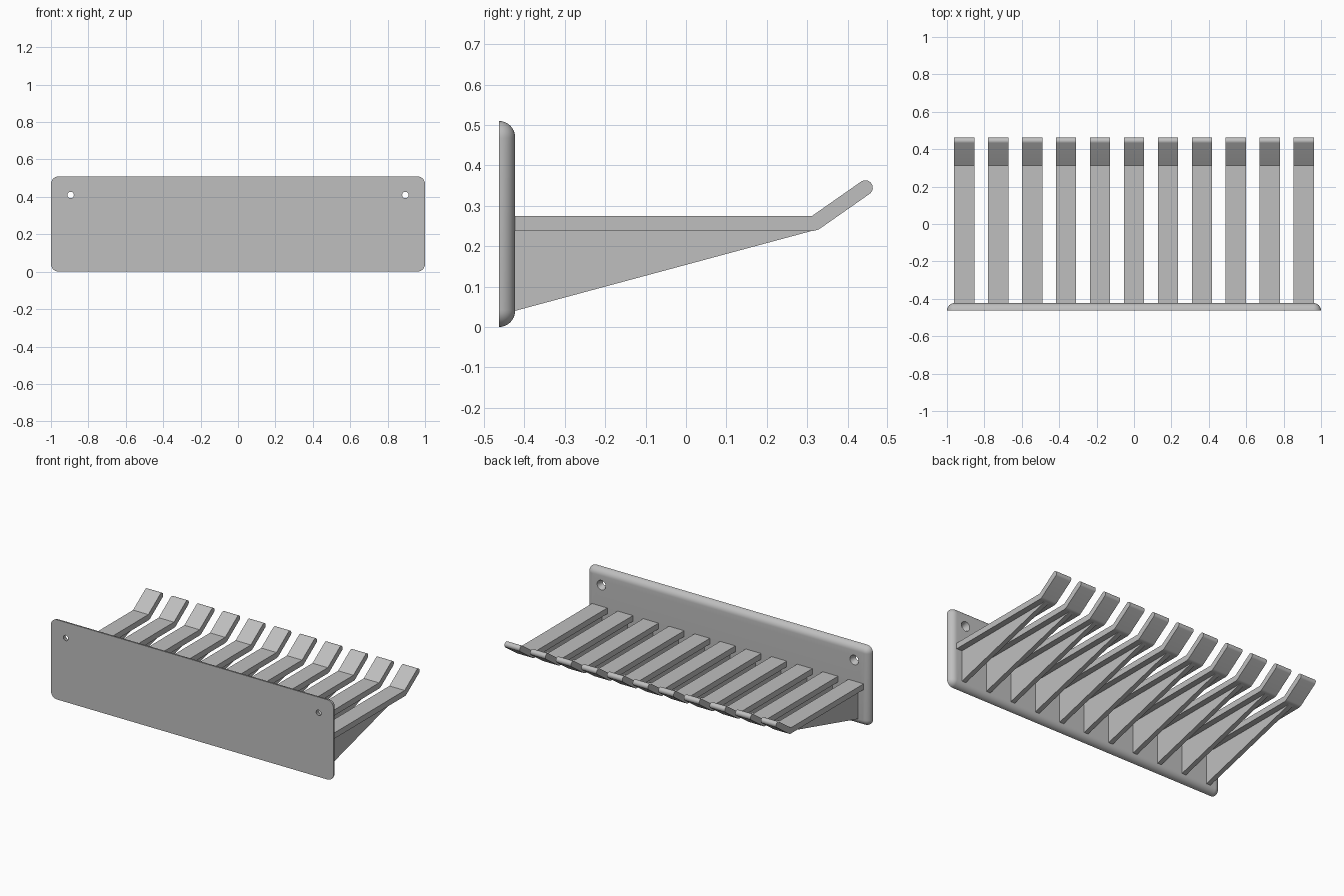
import bpy
import bmesh
from math import sin, cos, pi, radians
from mathutils import Vector

old = bpy.data.objects.get("Cube")
if old:
    bpy.data.objects.remove(old, do_unlink=True)

# Single plain grey material
GREY = (0.52, 0.52, 0.52, 1)
grey = bpy.data.materials.new("plain_grey")
grey.use_nodes = True
grey.diffuse_color = GREY
grey.node_tree.nodes["Principled BSDF"].inputs["Base Color"].default_value = GREY


def finish(name, bm):
    """Turn a bmesh into a linked object with the grey material."""
    bmesh.ops.recalc_face_normals(bm, faces=bm.faces)
    mesh = bpy.data.meshes.new(name)
    bm.to_mesh(mesh)
    bm.free()
    mesh.materials.append(grey)
    obj = bpy.data.objects.new(name, mesh)
    bpy.context.collection.objects.link(obj)
    return obj


def select(obj):
    bpy.ops.object.select_all(action="DESELECT")
    obj.select_set(True)
    bpy.context.view_layer.objects.active = obj


def smooth(obj):
    select(obj)
    bpy.ops.object.shade_smooth_by_angle(angle=radians(30))


def extrude_profile(name, profile, width):
    """Extrude a (y, z) outline along x, centred on x = 0."""
    bm = bmesh.new()
    face = bm.faces.new([bm.verts.new((-width / 2, y, z)) for y, z in profile])
    ext = bmesh.ops.extrude_face_region(bm, geom=[face])
    verts = [v for v in ext["geom"] if isinstance(v, bmesh.types.BMVert)]
    bmesh.ops.translate(bm, verts=verts, vec=(width, 0, 0))
    return finish(name, bm)


def arc(centre, radius, start, end, steps):
    angles = [radians(start + (end - start) * i / steps) for i in range(steps + 1)]
    return [(centre[0] + radius * cos(a), centre[1] + radius * sin(a)) for a in angles]


# Wall plate: rounded rectangle whose inner rim is a quarter round
FRONT, BACK, HEIGHT = -0.463, -0.423, 0.51
FILLET, CORNER, STEPS = BACK - FRONT, 0.042, 8


def plate_ring(bm, y, inset):
    r = CORNER - inset
    x, z = 1 - CORNER, HEIGHT / 2 - CORNER
    corners = [(x, z), (-x, z), (-x, -z), (x, -z)]
    points = []
    for i, c in enumerate(corners):
        points += arc(c, r, 90 * i, 90 * i + 90, STEPS)
    return [bm.verts.new((px, y, pz + HEIGHT / 2)) for px, pz in points]


bm = bmesh.new()
rings = []
for i in range(STEPS + 1):
    a = pi / 2 * i / STEPS
    rings.append(plate_ring(bm, FRONT + FILLET * sin(a), FILLET * (1 - cos(a))))
for low, high in zip(rings, rings[1:]):
    for i in range(len(low)):
        j = (i + 1) % len(low)
        bm.faces.new((low[i], low[j], high[j], high[i]))
bm.faces.new(rings[0])
bm.faces.new(rings[-1])
plate = finish("wall_plate", bm)

# Two countersunk screw holes, wider on the arm side
for side in (-1, 1):
    bpy.ops.mesh.primitive_cone_add(
        vertices=32, radius1=0.034, radius2=0.014, depth=0.06,
        location=(0.895 * side, (FRONT + BACK) / 2, 0.41), rotation=(pi / 2, 0, 0))
    cutter = bpy.context.object
    cutter.name = "hole_cutter"
    cutter.hide_render = True
    select(plate)
    cut = plate.modifiers.new("screw_hole", "BOOLEAN")
    cut.operation = "DIFFERENCE"
    cut.solver = "EXACT"
    cut.object = cutter
    bpy.ops.object.modifier_apply(modifier=cut.name)
    bpy.data.objects.remove(cutter, do_unlink=True)
smooth(plate)

# Arm: flat bar, bent upward with a rounded tip
THICK, TILT, REACH = 0.037, 35, 0.148
bend = Vector((0.312, 0.275))
along = Vector((cos(radians(TILT)), sin(radians(TILT))))
down = Vector((along.y, -along.x))
tip = bend + down * THICK / 2 + along * REACH
arm_profile = [(BACK - 0.01, bend.y), (BACK - 0.01, bend.y - THICK)]
arm_profile += arc(bend, THICK, -90, TILT - 90, 5)
arm_profile += arc(tip, THICK / 2, TILT - 90, TILT + 90, 14)
arm_profile.append(tuple(bend))

# Gusset: thin triangular web beneath each arm
under = bend.y - THICK
web_profile = [(BACK - 0.01, under), (BACK - 0.01, 0.037), (BACK, 0.04),
               (bend.x, under)]

arm = extrude_profile("arm", arm_profile, 0.108)
gusset = extrude_profile("gusset", web_profile, 0.03)
smooth(arm)

# Repeat the arm and its web evenly across the plate
COUNT, PITCH = 11, 0.1815
for i in range(COUNT):
    x = (i - (COUNT - 1) / 2) * PITCH
    for part in (arm, gusset):
        obj = part if i == 0 else part.copy()
        if i:
            obj.name = f"{part.name.split('_')[0]}_{i + 1}"
            bpy.context.collection.objects.link(obj)
        obj.location.x = x
